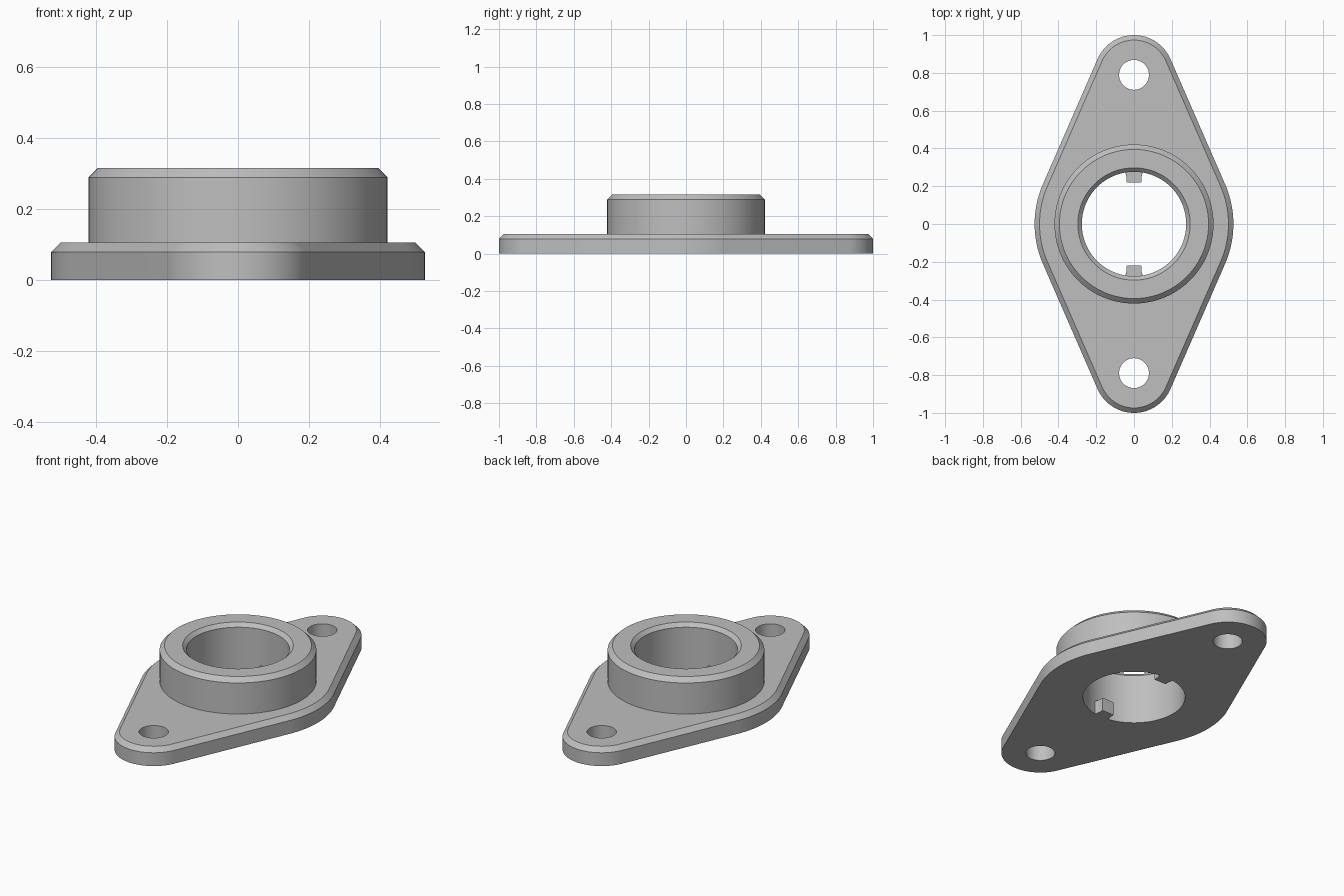
import bpy, bmesh
from math import sin, cos, asin, pi, radians

cube = bpy.data.objects.get("Cube")
if cube:
    bpy.data.objects.remove(cube, do_unlink=True)

U = 1 / 38            # design unit: half the flange length is 38 units
PLATE_TOP, BOSS_TOP = 4 * U, 12 * U
HUB_R, EAR_R, EAR_Y = 20 * U, 8 * U, 30 * U
BORE_R = 10.5 * U
CHAMFER = U

grey = bpy.data.materials.new("light grey")
grey.use_nodes = True
grey.diffuse_color = (0.52, 0.52, 0.52, 1)
grey.node_tree.nodes["Principled BSDF"].inputs["Base Color"].default_value = (0.52, 0.52, 0.52, 1)


def arc(cx, cy, r, start, end, n):
    return [(cx + r * cos(start + (end - start) * i / n),
             cy + r * sin(start + (end - start) * i / n)) for i in range(n + 1)]


def circle(r, cy=0, n=128):
    return arc(0, cy, r, 0, 2 * pi, n)[:-1]


def flange_outline(inset):
    """Hub circle and two ear circles joined by tangent lines."""
    a = asin((HUB_R - EAR_R) / EAR_Y)
    hub, ear = HUB_R - inset, EAR_R - inset
    return (arc(0, 0, hub, -a, a, 24) + arc(0, EAR_Y, ear, a, pi - a, 40)
            + arc(0, 0, hub, pi - a, pi + a, 24)
            + arc(0, -EAR_Y, ear, pi + a, 2 * pi - a, 40))


def loft(name, sections):
    """Closed solid through (outline, z) sections."""
    bm = bmesh.new()
    rings = [[bm.verts.new((x, y, z)) for x, y in pts] for pts, z in sections]
    for low, high in zip(rings, rings[1:]):
        n = len(low)
        for i in range(n):
            j = (i + 1) % n
            bm.faces.new((low[i], low[j], high[j], high[i]))
    bm.faces.new(rings[0][::-1])
    bm.faces.new(rings[-1])
    bmesh.ops.recalc_face_normals(bm, faces=bm.faces)
    mesh = bpy.data.meshes.new(name)
    bm.to_mesh(mesh)
    bm.free()
    mesh.materials.append(grey)
    obj = bpy.data.objects.new(name, mesh)
    bpy.context.collection.objects.link(obj)
    return obj


def activate(obj):
    bpy.ops.object.select_all(action='DESELECT')
    obj.select_set(True)
    bpy.context.view_layer.objects.active = obj


def combine(target, tool, operation):
    mod = target.modifiers.new(operation, 'BOOLEAN')
    mod.object, mod.operation, mod.solver = tool, operation, 'EXACT'
    activate(target)
    bpy.ops.object.modifier_apply(modifier=mod.name)
    bpy.data.objects.remove(tool, do_unlink=True)


# Flange plate with chamfered top rim
body = loft("flange_body", [(flange_outline(0), 0),
                            (flange_outline(0), PLATE_TOP - CHAMFER),
                            (flange_outline(CHAMFER), PLATE_TOP)])

# Raised round boss
boss = loft("boss", [(circle(16 * U), 2 * U),
                     (circle(16 * U), BOSS_TOP - CHAMFER),
                     (circle(16 * U - CHAMFER), BOSS_TOP)])
combine(body, boss, 'UNION')

# Through bore with flared mouth
flare = 0.8 * U
bore = loft("bore_cutter", [(circle(BORE_R), -U),
                            (circle(BORE_R), BOSS_TOP - flare),
                            (circle(BORE_R + 2 * flare), BOSS_TOP + flare)])
combine(body, bore, 'DIFFERENCE')

# Bolt holes in both ears
for side in (-1, 1):
    hole = loft("hole_cutter", [(circle(3 * U, side * EAR_Y, 64), -U),
                                (circle(3 * U, side * EAR_Y, 64), 6 * U)])
    combine(body, hole, 'DIFFERENCE')

activate(body)
bpy.ops.object.shade_smooth_by_angle(angle=radians(30))

# Locating tabs inside the bore
for side, label in ((-1, "front"), (1, "back")):
    half = [(1.45, 8.3), (1.5, 9.4), (1.8, 10.6)]
    outline = [(x * U, side * y * U) for x, y in half]
    outline += [(-x, y) for x, y in reversed(outline)]
    loft(label + "_locating_tab", [(outline, 0), (outline, 3 * U)])
